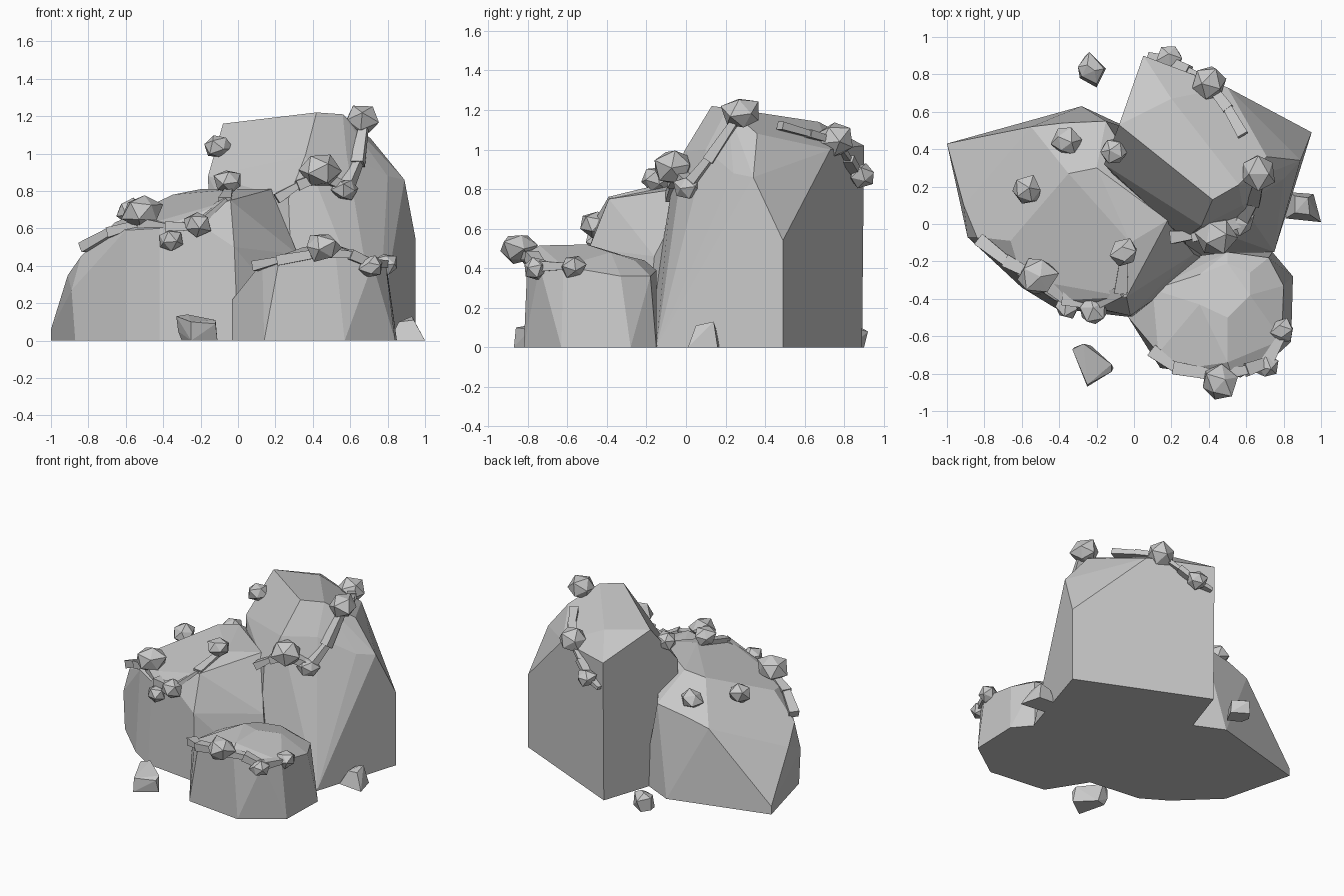
import bpy, bmesh, math, random
from mathutils import Vector, Matrix

random.seed(4)
grey = bpy.data.materials.new("stone grey")
grey.diffuse_color = (0.58, 0.58, 0.58, 1)


def finish(name, bm):
    bmesh.ops.recalc_face_normals(bm, faces=bm.faces)
    me = bpy.data.meshes.new(name)
    bm.to_mesh(me)
    bm.free()
    me.materials.append(grey)
    ob = bpy.data.objects.new(name, me)
    bpy.context.collection.objects.link(ob)
    return ob


def rock(name, pts):
    """Faceted boulder: convex hull of a few corner points."""
    bm = bmesh.new()
    for p in pts:
        bm.verts.new(p)
    bmesh.ops.convex_hull(bm, input=bm.verts)
    bmesh.ops.delete(bm, geom=[v for v in bm.verts if not v.link_faces], context='VERTS')
    bmesh.ops.dissolve_limit(bm, angle_limit=math.radians(7), verts=bm.verts, edges=bm.edges)
    return finish(name, bm)


def clump(name, x, y, z, r):
    """Irregular low-poly nodule."""
    bm = bmesh.new()
    rot = Matrix.Rotation(random.uniform(0, 6), 4, 'Z') @ Matrix.Rotation(random.uniform(0, 1), 4, 'X')
    bmesh.ops.create_icosphere(bm, subdivisions=1, radius=r, matrix=rot)
    for v in bm.verts:
        v.co *= random.uniform(0.88, 1.14)
        v.co.z *= 0.88
        v.co += Vector((x, y, z))
    return finish(name, bm)


def vine(name, path, w=0.07, h=0.055):
    """Chain of tapered flat blocks following a path."""
    bm = bmesh.new()
    for a, b in zip(path, path[1:]):
        a, b = Vector(a), Vector(b)
        d = b - a
        m = Matrix.Translation((a + b) / 2) @ d.to_track_quat('X', 'Z').to_matrix().to_4x4()
        vs = bmesh.ops.create_cube(bm, size=1)['verts']
        k = random.uniform(0.55, 0.85)
        for v in vs:
            t = k if v.co.x > 0 else 1
            v.co = m @ Vector((v.co.x * d.length * 1.06, v.co.y * w * t, v.co.z * h * t))
    return finish(name, bm)


# Left boulder
rock("left_boulder", [
    (-1, .43, 0), (-.28, .63, 0), (0, .5, 0), (-.87, -.08, 0), (-.6, -.34, 0),
    (-.42, -.45, 0), (0, -.5, 0), (.4, -.2, 0), (-1, .43, .06), (-.91, .1, .35),
    (-.89, -.07, .27), (-.84, -.07, .45), (-.66, -.09, .63), (-.6, -.29, .59),
    (-.42, -.41, .6), (-.2, -.45, .62), (-.04, -.39, .75), (-.02, -.49, .5),
    (-.22, -.06, .77), (-.02, -.1, .81), (.18, .02, .81), (-.2, .3, .81),
    (-.35, .27, .78), (-.55, .52, .55), (-.38, .54, .6), (-.15, .55, .64),
    (.32, -.16, .46)])

# Tall back boulder
rock("tall_boulder", [
    (.05, .89, 0), (.95, .49, 0), (.75, -.15, 0), (.3, -.2, 0), (-.14, .32, 0),
    (.95, .49, .54), (.89, .34, .86), (.71, .36, 1.08), (.8, .24, .88),
    (.5, .73, 1.0), (.05, .9, 1.02), (.2, .67, 1.14),
    (-.08, .53, 1.16), (.42, .13, 1.22), (.56, .21, 1.21), (.36, -.01, .99),
    (-.16, .32, .88), (.27, -.08, .76), (.58, .1, 1.0)])

# Low front boulder
rock("front_boulder", [
    (-.03, -.5, 0), (.14, -.77, 0), (.57, -.82, 0), (.84, -.63, 0),
    (.85, -.28, 0), (.74, -.15, 0), (.1, -.2, 0), (-.03, -.5, .22), (.13, -.69, .42),
    (.22, -.78, .43), (.52, -.8, .48), (.72, -.74, .41), (.79, -.62, .41),
    (.8, -.33, .36), (.72, -.18, .36), (.5, -.15, .39), (.35, -.27, .45),
    (.5, -.21, .44), (.62, -.26, .44), (.62, -.38, .48), (.5, -.5, .52),
    (.5, -.74, .515), (.35, -.43, .5), (.1, -.35, .36)])

# Loose stones
rock("front_stone", [(-.32, -.66, .05), (-.3, -.67, 0), (-.23, -.65, 0), (-.11, -.77, 0), (-.25, -.87, 0),
                     (-.33, -.67, .13), (-.27, -.64, .14), (-.12, -.75, .11), (-.25, -.86, .1), (-.12, -.79, .09)])
rock("back_stone", [(-.3, .84, 0), (-.26, .9, 0), (-.15, .83, 0), (-.2, .73, 0), (-.29, .78, 0),
                    (-.3, .84, .09), (-.24, .92, .08), (-.16, .83, .1), (-.2, .75, .08), (-.28, .79, .09),
                    (-.25, .85, .12), (-.21, .82, .12)])
rock("right_stone", [(.81, .03, 0), (1, .01, 0), (.96, .16, 0), (.83, .17, 0),
                     (.86, .06, .1), (.94, .05, .11), (.93, .14, .13), (.86, .15, .1)])

# Nodules growing on the boulders
for i, c in enumerate([
        (-.51, -.28, .69, .11), (-.36, -.44, .54, .068), (-.22, -.46, .62, .078),
        (-.05, -.15, .85, .08), (-.57, .18, .69, .083), (-.36, .44, .69, .078),
        (-.11, .39, 1.04, .078), (.4, .75, 1.05, .105), (.19, .89, .87, .073),
        (.66, .28, 1.18, .1), (.44, -.06, .91, .105), (.57, .01, .81, .073),
        (.45, -.85, .5, .098), (.71, -.76, .4, .068), (.79, -.57, .41, .068)]):
    clump("nodule_%02d" % (i + 1), *c)

# Root strands between the nodules
vine("left_root", [(-.82, -.09, .5), (-.68, -.2, .58), (-.51, -.29, .63), (-.38, -.4, .61),
                   (-.22, -.43, .61), (-.07, -.36, .74), (-.05, -.16, .8)])
vine("tall_front_root", [(.21, -.07, .76), (.32, -.06, .83), (.44, -.04, .88), (.58, .02, .82),
                         (.64, .12, .95), (.67, .24, 1.13)])
vine("tall_back_root", [(.58, .48, 1.12), (.5, .62, 1.08), (.4, .75, 1.04), (.29, .82, .95),
                        (.19, .87, .87), (.08, .9, .83)], .06, .04)
vine("front_root", [(.1, -.68, .4), (.22, -.77, .43), (.45, -.81, .47), (.6, -.78, .46),
                    (.71, -.74, .41), (.79, -.6, .41)])
